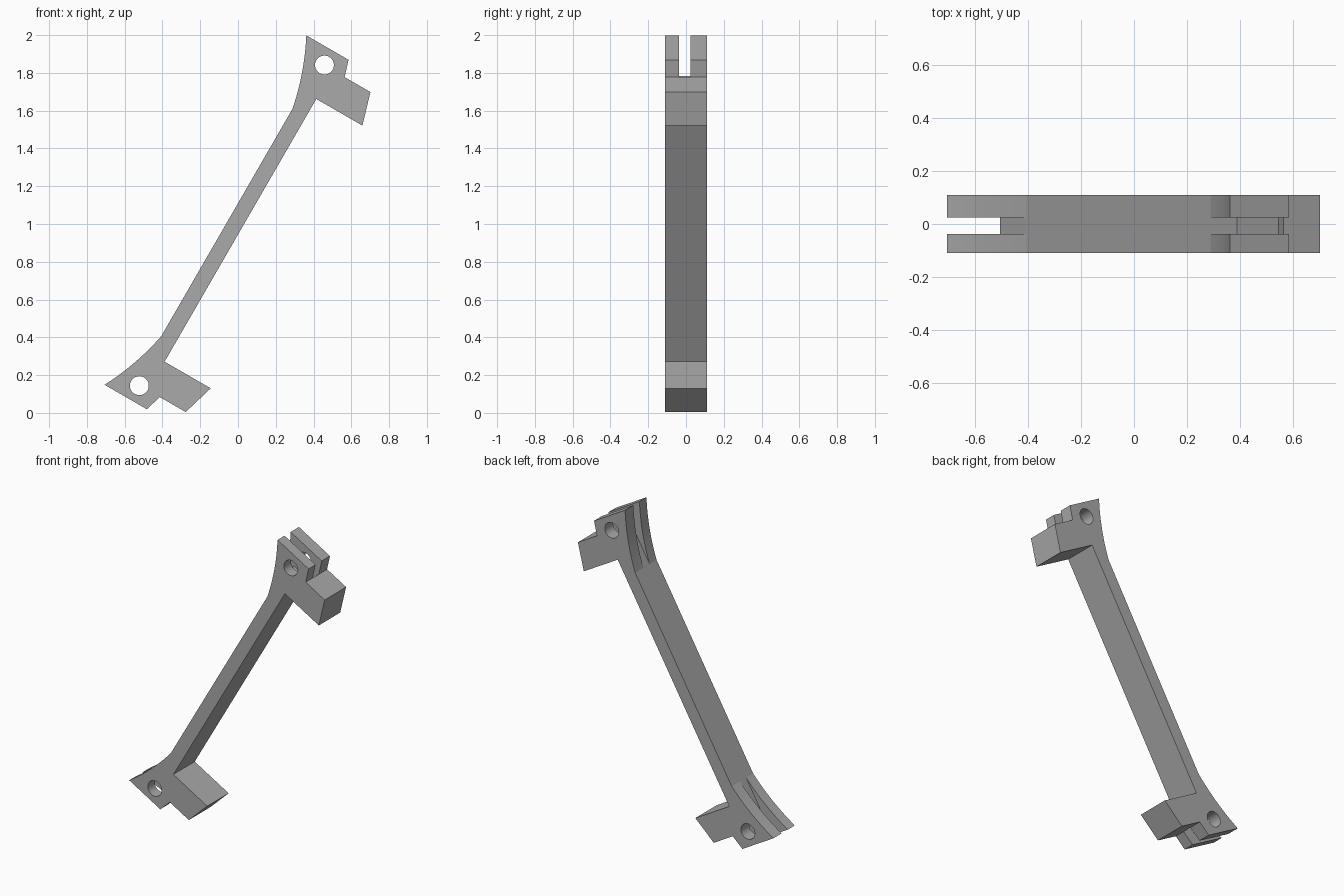
import bpy, bmesh, math
from mathutils import Vector

cube = bpy.data.objects.get("Cube")
if cube:
    bpy.data.objects.remove(cube, do_unlink=True)

HALF = 0.11                      # half thickness of the link
SHIFT = -0.0225                  # midpoint of the link along its own axis
TILT = math.radians(60)

grey = bpy.data.materials.new("plain grey")
grey.use_nodes = True
COLOUR = (0.4, 0.4, 0.4, 1)
grey.diffuse_color = COLOUR
grey.node_tree.nodes["Principled BSDF"].inputs["Base Color"].default_value = COLOUR


def place(u, v, y):
    """Along-the-arm u and across-the-arm v to model space."""
    u += SHIFT
    c, s = math.cos(TILT), math.sin(TILT)
    return Vector((u * c + v * s, y, 1 + u * s - v * c))


def prism(name, points, y0, y1):
    bm = bmesh.new()
    face = bm.faces.new([bm.verts.new(place(u, v, y0)) for u, v in points])
    out = bmesh.ops.extrude_face_region(bm, geom=[face])
    moved = [g for g in out["geom"] if isinstance(g, bmesh.types.BMVert)]
    bmesh.ops.translate(bm, verts=moved, vec=(0, y1 - y0, 0))
    bmesh.ops.recalc_face_normals(bm, faces=bm.faces)
    mesh = bpy.data.meshes.new(name)
    bm.to_mesh(mesh)
    bm.free()
    mesh.materials.append(grey)
    obj = bpy.data.objects.new(name, mesh)
    bpy.context.collection.objects.link(obj)
    return obj


def hollow(start, end, sag, steps=10):
    """Shallow concave curve between two profile points."""
    a, b = Vector(start), Vector(end)
    d = (b - a).normalized()
    side = Vector((-d.y, d.x))
    return [tuple(a.lerp(b, i / steps) + side * sag * 4 * (i / steps) * (1 - i / steps))
            for i in range(steps + 1)]


# One end of the link: flared lug, notch and side block
end = hollow((0.695, -0.055), (1.068, -0.186), 0.014)
end += [(1.068, 0.072), (0.978, 0.1), (0.978, 0.258), (0.803, 0.31), (0.803, 0.028)]
other_end = [(-u, v) for u, v in reversed(end)]
link = prism("link_arm", end + other_end, -HALF, HALF)

# Slot and pin hole, cut in both ends
slot = [(0.696, -0.0552), (0.895, -0.0552), (0.895, 0.125), (0.9785, 0.1),
        (1.0, 0.2), (1.2, 0.2), (1.2, -0.3), (0.696, -0.3)]
hole = [(0.98 + 0.05 * math.cos(math.tau * i / 40), -0.0245 + 0.05 * math.sin(math.tau * i / 40))
        for i in range(40)]
cutters = []
for sign, side in ((1, "upper"), (-1, "lower")):
    cutters.append(prism(side + "_slot_cutter", [(sign * u, v) for u, v in slot], -0.038, 0.025))
    cutters.append(prism(side + "_hole_cutter", [(sign * u, v) for u, v in hole], -0.3, 0.3))

bpy.ops.object.select_all(action="DESELECT")
bpy.context.view_layer.objects.active = link
link.select_set(True)
for cutter in cutters:
    cutter.hide_render = True
    mod = link.modifiers.new("cut", "BOOLEAN")
    mod.operation, mod.solver, mod.object = "DIFFERENCE", "EXACT", cutter
    bpy.ops.object.modifier_apply(modifier=mod.name)
    bpy.data.objects.remove(cutter, do_unlink=True)

bpy.ops.object.shade_smooth_by_angle(angle=math.radians(10))
